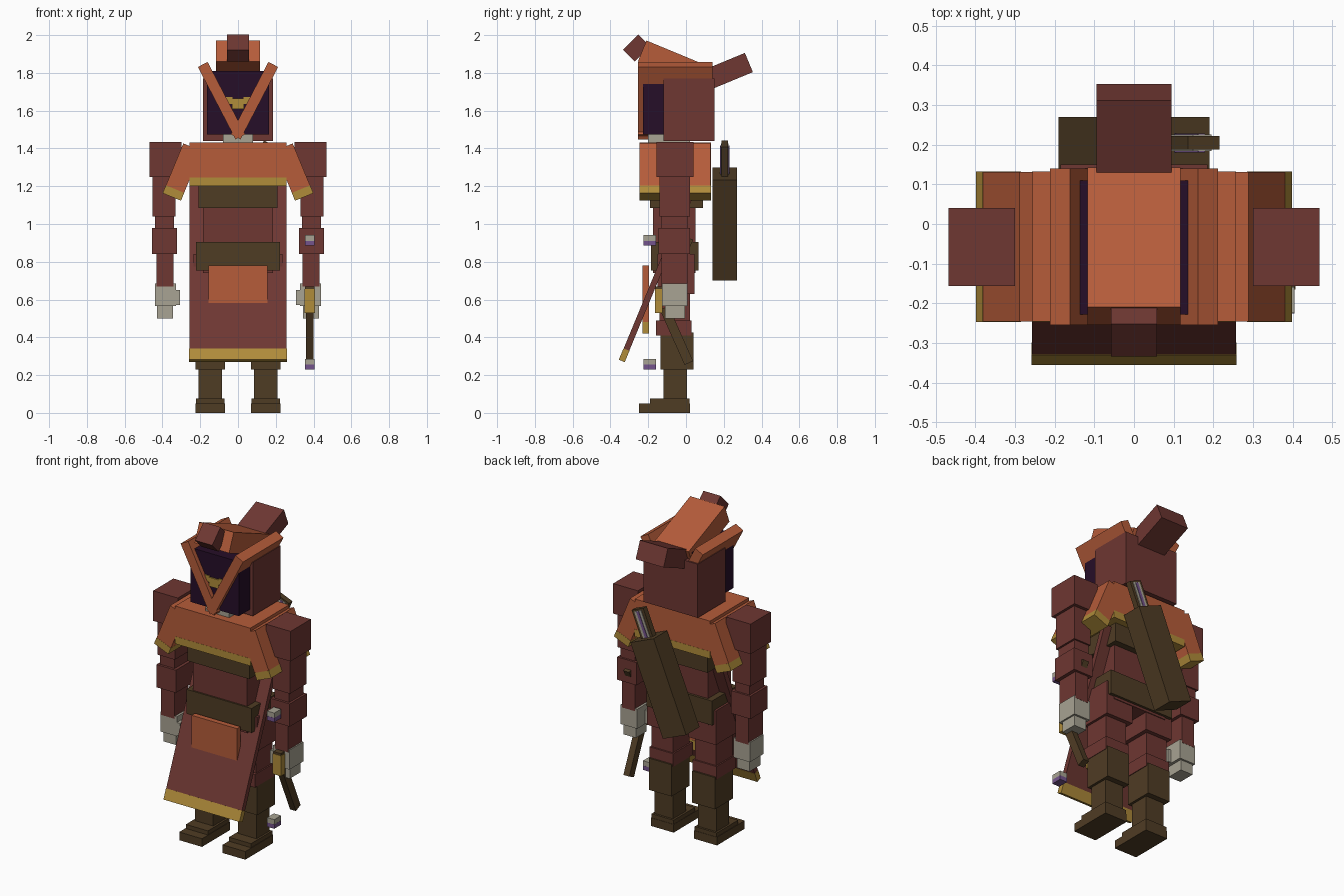
import bpy, math
from mathutils import Matrix, Vector

cube = bpy.data.objects.get("Cube")
if cube:
    bpy.data.objects.remove(cube, do_unlink=True)


def linear(c):
    c /= 255
    return c / 12.92 if c <= 0.04045 else ((c + 0.055) / 1.055) ** 2.4


def material(name, rgb):
    m = bpy.data.materials.new(name)
    col = (*[linear(c) for c in rgb], 1)
    m.use_nodes = True
    m.diffuse_color = col
    bsdf = m.node_tree.nodes["Principled BSDF"]
    bsdf.inputs["Base Color"].default_value = col
    bsdf.inputs["Roughness"].default_value = 0.9
    return m


RED = material("dark red cloth", (110, 55, 50))
ORANGE = material("rust orange cloth", (182, 92, 58))
BROWN = material("brown leather", (79, 60, 36))
GOLD = material("gold trim", (176, 140, 58))
GREY = material("pale grey", (168, 163, 147))
VOID = material("shadow purple", (38, 14, 40))
PURPLE = material("violet", (116, 84, 140))


def block(name, mat, center, size, axis="X", deg=0):
    """Flat-shaded box, turned by deg about one axis through its centre."""
    bpy.ops.mesh.primitive_cube_add(size=1)
    o = bpy.context.object
    o.name = o.data.name = name
    o.data.transform(Matrix.Diagonal((*size, 1)))
    o.data.transform(Matrix.Translation(center) @ Matrix.Rotation(math.radians(deg), 4, axis))
    o.data.materials.append(mat)
    return o


def span(name, mat, x, y, z):
    """Upright box given by its extents."""
    return block(name, mat, [(a + b) / 2 for a, b in (x, y, z)], [b - a for a, b in (x, y, z)])


def pair(name, mat, x, y, z):
    """Upright box on both sides."""
    span("left_" + name, mat, x, y, z)
    span("right_" + name, mat, (-x[1], -x[0]), y, z)


def tilted_pair(name, mat, center, size, deg):
    """Box leaning sideways on both sides."""
    x, y, z = center
    block("left_" + name, mat, (x, y, z), size, "Y", deg)
    block("right_" + name, mat, (-x, y, z), size, "Y", -deg)


# Boots and legs
pair("toe", BROWN, (0.07, 0.225), (-0.25, 0.02), (0, 0.05))
pair("instep", BROWN, (0.072, 0.222), (-0.19, 0.018), (0, 0.075))
pair("boot", BROWN, (0.085, 0.21), (-0.12, 0.005), (0.02, 0.25))
pair("boot_cuff", BROWN, (0.07, 0.225), (-0.135, 0.04), (0.23, 0.425))
pair("knee", RED, (0.066, 0.228), (-0.16, 0.03), (0.41, 0.49))
pair("shin_cloth", RED, (0.075, 0.22), (-0.14, 0.02), (0.48, 0.65))
pair("thigh", RED, (0.05, 0.235), (-0.15, 0.045), (0.63, 0.84))

# Torso and belts
span("torso", RED, (-0.185, 0.185), (-0.175, 0.05), (0.74, 1.3))
span("waist_belt", BROWN, (-0.222, 0.222), (-0.185, 0.065), (0.755, 0.905))
span("chest_belt", BROWN, (-0.21, 0.21), (-0.19, 0.09), (1.085, 1.215))

# Long leaning apron with a gold hem
LEAN = 22.5
down = Vector((0, -math.sin(math.radians(LEAN)), -math.cos(math.radians(LEAN))))
hem = Vector((0, -0.34, 0.275))
block("apron", RED, hem - down * 0.53, (0.516, 0.032, 0.93), "X", -LEAN)
block("apron_hem", GOLD, hem - down * 0.0325, (0.518, 0.034, 0.065), "X", -LEAN)
span("loincloth", ORANGE, (-0.155, 0.155), (-0.23, -0.197), (0.48, 0.78))
span("loincloth_hem", GOLD, (-0.156, 0.156), (-0.231, -0.196), (0.42, 0.48))

# Shoulder cape: body and two sloping flaps
span("cape", ORANGE, (-0.256, 0.256), (-0.246, 0.132), (1.243, 1.432))
span("cape_hem", GOLD, (-0.257, 0.257), (-0.247, 0.133), (1.2, 1.245))
along = Vector((math.sin(math.radians(LEAN)), 0, -math.cos(math.radians(LEAN))))
flap = Vector((0.296, -0.0575, 1.275))
tilted_pair("cape_flap", ORANGE, flap - along * 0.022, (0.104, 0.377, 0.241), -LEAN)
tilted_pair("cape_flap_hem", GOLD, flap + along * 0.12, (0.105, 0.379, 0.045), -LEAN)

# Arms and hands
pair("shoulder", RED, (0.30, 0.468), (-0.157, 0.04), (1.25, 1.435))
pair("upper_arm", RED, (0.332, 0.452), (-0.14, 0.02), (1.04, 1.25))
pair("elbow", RED, (0.34, 0.44), (-0.13, 0.01), (0.97, 1.05))
pair("forearm", RED, (0.322, 0.454), (-0.145, 0.022), (0.84, 0.98))
pair("wrist", RED, (0.342, 0.432), (-0.13, 0.008), (0.67, 0.85))
pair("palm", GREY, (0.328, 0.44), (-0.127, 0.007), (0.565, 0.685))
pair("fingers", GREY, (0.345, 0.43), (-0.11, -0.005), (0.5, 0.57))
pair("thumb", GREY, (0.307, 0.35), (-0.127, -0.07), (0.57, 0.65))

# Hood: back, shadowed face, V-shaped side boards, sloped crown
span("neck", GREY, (-0.08, 0.08), (-0.2, 0.02), (1.42, 1.48))
span("hood_back", RED, (-0.185, 0.185), (-0.12, 0.15), (1.44, 1.77))
span("face_shadow", VOID, (-0.165, 0.165), (-0.228, 0.11), (1.475, 1.81))
tilted_pair("hood_board", ORANGE, (0.087, -0.0575, 1.653), (0.058, 0.395, 0.432), 27.5)
block("hood_crown", ORANGE, (0, -0.0565, 1.843), (0.235, 0.38, 0.12), "X", -LEAN)
block("hood_tip", RED, (0, -0.262, 1.932), (0.116, 0.115, 0.088), "X", 45)
block("hood_tail", RED, (0, 0.222, 1.809), (0.19, 0.24, 0.11), "X", LEAN)

# Glowing eyes
pair("eye", GOLD, (0.03, 0.075), (-0.234, -0.226), (1.635, 1.672))
span("eye_bridge", GOLD, (-0.032, 0.032), (-0.236, -0.226), (1.61, 1.665))

# Quiver with arrows across the back
up = Vector((math.sin(math.radians(LEAN)), 0, math.cos(math.radians(LEAN))))
quiver = Vector((0, 0.205, 1.0))
block("quiver", BROWN, quiver, (0.172, 0.13, 0.578), "Y", LEAN)
block("arrow_shafts", BROWN, quiver + up * 0.365, (0.085, 0.034, 0.19), "Y", LEAN)
block("arrow_feathers", GREY, quiver + up * 0.365, (0.05, 0.042, 0.17), "Y", LEAN)
block("arrow_stripe", PURPLE, quiver + up * 0.365, (0.018, 0.048, 0.165), "Y", LEAN)

# Bow in the left hand, mirrored above and below its grip
MID = 0.595
span("bow_grip", GOLD, (0.352, 0.408), (-0.165, -0.125), (0.53, 0.655))
span("bow_grip_cap", BROWN, (0.354, 0.406), (-0.163, -0.11), (0.645, 0.668))
for label, s in (("upper", 1), ("lower", -1)):
    block(label + "_bow_limb", BROWN, (0.38, -0.05, MID + s * 0.185),
          (0.04, 0.05, 0.32), "X", -s * 24)
    block(label + "_bow_tip", GREY, (0.38, -0.192, MID + s * 0.328),
          (0.049, 0.066, 0.036))
    block(label + "_bow_tip_base", PURPLE, (0.38, -0.192, MID + s * 0.328 - 0.025),
          (0.05, 0.067, 0.026))
